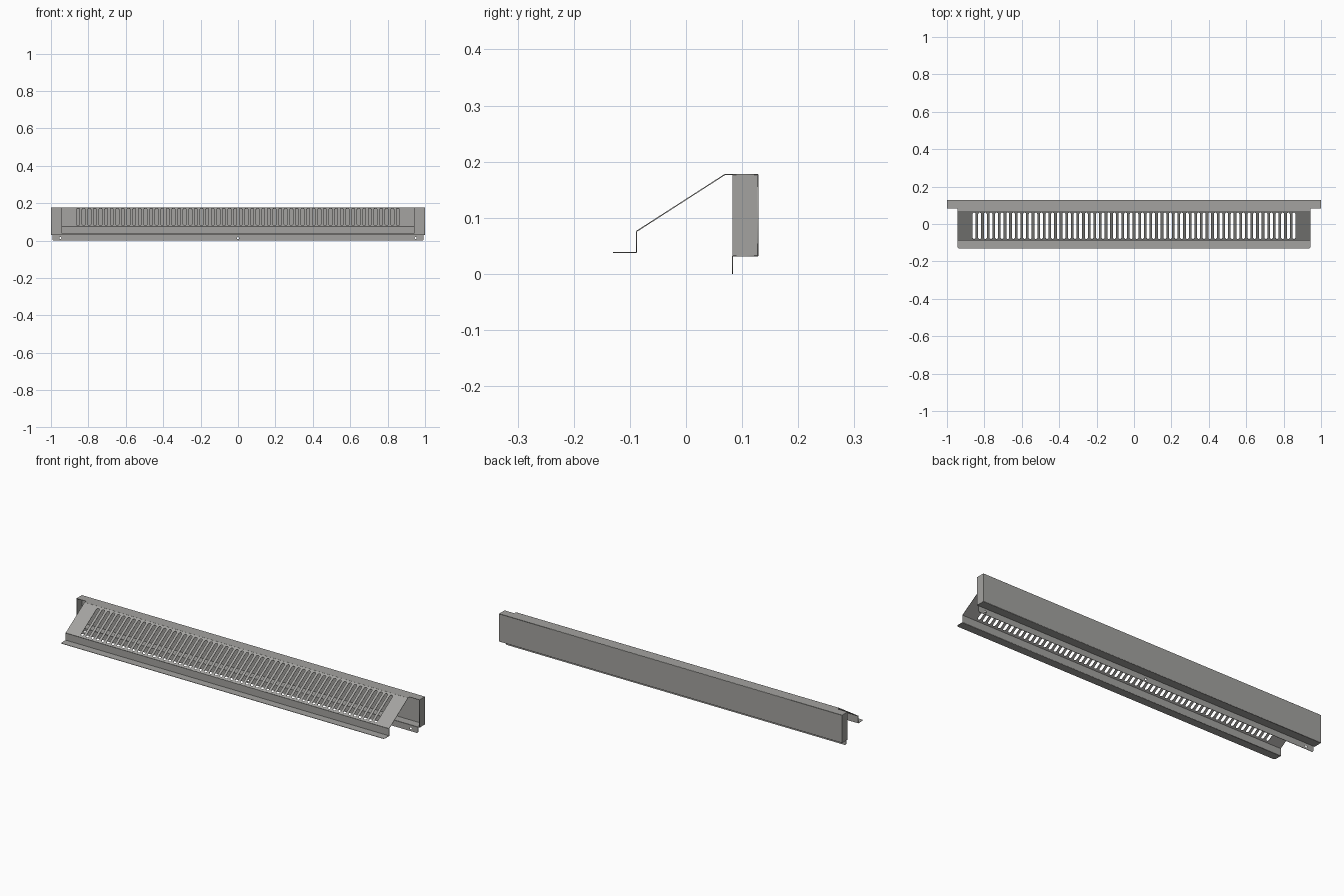
import bpy, math
from mathutils import Matrix, Vector

if "Cube" in bpy.data.objects:
    bpy.data.objects.remove(bpy.data.objects["Cube"])

T = 0.002  # sheet thickness
steel = bpy.data.materials.new("grey steel")
steel.diffuse_color = (0.37, 0.365, 0.35, 1)
steel.use_nodes = True
steel.node_tree.nodes["Principled BSDF"].inputs["Base Color"].default_value = steel.diffuse_color


def slot(cx, cy, width, length, seg=5):
    """Round-ended slot outline; length == width gives a round hole."""
    r, h = width / 2, (length - width) / 2
    pts = []
    for side in (0, 1):
        for i in range(seg + 1):
            a = math.pi * (side + i / seg)
            pts.append((cx + r * math.cos(a), cy + r * math.sin(a) + (h if side == 0 else -h)))
    return pts


def rect(w, h, c=0.0):
    """Rectangle from v=0 to v=h, with optional corner cuts on the far edge."""
    if c:
        return [(-w, 0), (w, 0), (w, h - c), (w - c, h), (c - w, h), (-w, h - c)]
    return [(-w, 0), (w, 0), (w, h), (-w, h)]


def plate(name, outline, origin, u, v, holes=()):
    """Flat sheet with holes, laid in the plane spanned by u and v."""
    cu = bpy.data.curves.new(name, 'CURVE')
    cu.dimensions, cu.fill_mode, cu.extrude = '2D', 'BOTH', T / 2
    for pts in [outline, *holes]:
        sp = cu.splines.new('POLY')
        sp.points.add(len(pts) - 1)
        for p, (x, y) in zip(sp.points, pts):
            p.co = (x, y, 0, 1)
        sp.use_cyclic_u = True
    tmp = bpy.data.objects.new(name + "_outline", cu)
    bpy.context.collection.objects.link(tmp)
    dg = bpy.context.evaluated_depsgraph_get()
    me = bpy.data.meshes.new_from_object(tmp.evaluated_get(dg))
    bpy.data.objects.remove(tmp)
    u, v = Vector(u).normalized(), Vector(v).normalized()
    m = Matrix((u, v, u.cross(v))).transposed().to_4x4()
    m.translation = origin
    me.transform(m)
    me.materials.clear()
    me.materials.append(steel)
    ob = bpy.data.objects.new(name, me)
    bpy.context.collection.objects.link(ob)
    return ob


X, Y, Z = (1, 0, 0), (0, 1, 0), (0, 0, 1)
W = 0.943                      # half width of the front section
y0, y1, y2, y3, y4 = -0.130, -0.088, 0.069, 0.083, 0.128
z1, z2, z3, z4 = 0.032, 0.038, 0.076, 0.177

# Front lip and riser
plate("front_lip", rect(W, y1 - y0, 0.006), (0, y1, z2), X, (0, -1, 0))
plate("front_riser", rect(W, z3 - z2), (0, y1, z2), X, Z)

# Sloped grille with a row of slots
slope = Vector((0, y2 - y1, z4 - z3))
N, pitch = 58, 0.03
slots = [slot((i - (N - 1) / 2) * pitch, slope.length / 2, 0.016, 0.168) for i in range(N)]
plate("slotted_grille", rect(W, slope.length), (0, y1, z3), X, slope, slots)

# Rear channel
plate("top_bridge", rect(W, y3 - y2), (0, y2, z4), X, Y)
plate("channel_top", rect(1, y4 - y3), (0, y3, z4), X, Y)
plate("channel_back", rect(1, z4 - z1), (0, y4, z1), X, Z)
plate("channel_bottom", rect(1, y4 - y3), (0, y3, z1), X, Y)
for s, side in ((-1, "left"), (1, "right")):
    plate(side + "_end_cap", rect((y4 - y3) / 2, z4 - z1),
          (s * (1 - T / 2), (y3 + y4) / 2, z1), Y, Z)

# Hanging mounting flange with three screw holes
plate("mounting_flange", rect(0.993, z1, 0.006), (0, y3, z1), X, (0, 0, -1),
      [slot(x, 0.018, 0.012, 0.012) for x in (-0.95, 0, 0.95)])
